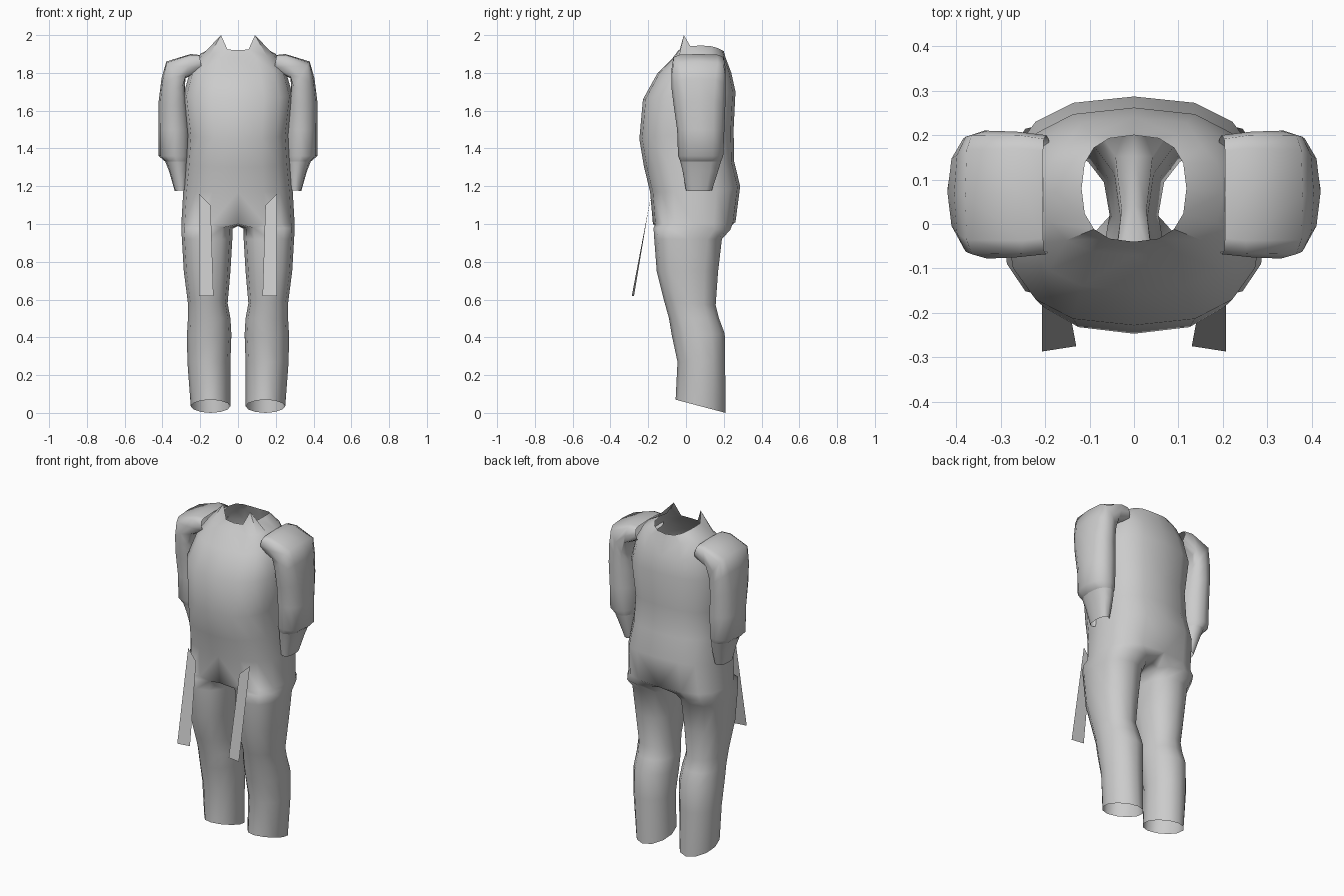
import bpy, bmesh, math

cube = bpy.data.objects.get("Cube")
if cube:
    bpy.data.objects.remove(cube, do_unlink=True)

cloth = bpy.data.materials.new("grey cloth")
cloth.use_nodes = True
grey = (0.6, 0.6, 0.6, 1)
cloth.diffuse_color = grey
cloth.node_tree.nodes["Principled BSDF"].inputs["Base Color"].default_value = grey


def power(v, p):
    return math.copysign(abs(v) ** p, v)


def bridge(bm, a, b, closed):
    n = len(a)
    for i in range(n if closed else n - 1):
        j = (i + 1) % n
        bm.faces.new((a[i], a[j], b[j], b[i]))


def finish(bm, name):
    bmesh.ops.recalc_face_normals(bm, faces=bm.faces)
    mesh = bpy.data.meshes.new(name)
    bm.to_mesh(mesh)
    bm.free()
    mesh.materials.append(cloth)
    obj = bpy.data.objects.new(name, mesh)
    bpy.context.collection.objects.link(obj)
    mirror = obj.modifiers.new("Mirror", 'MIRROR')
    mirror.use_clip = True
    bpy.ops.object.select_all(action='DESELECT')
    obj.select_set(True)
    bpy.context.view_layer.objects.active = obj
    bpy.ops.object.shade_smooth_by_angle(angle=math.radians(65))


# Suit body: half rings from neck to crotch (front y, front z, side x, side z, back y, back z)
HALF = 8
torso_rings = [
    (-.04, 1.92, .118, 1.945, .20, 1.915),
    (-.07, 1.88, .20, 1.90, .21, 1.88),
    (-.15, 1.80, .25, 1.82, .24, 1.80),
    (-.228, 1.66, .29, 1.68, .262, 1.70),
    (-.247, 1.45, .265, 1.47, .252, 1.50),
    (-.222, 1.30, .275, 1.32, .255, 1.33),
    (-.19, 1.17, .29, 1.17, .287, 1.20),
    (-.175, 1.00, .30, 1.00, .262, 1.01),
]
bm = bmesh.new()
loops = []
for yf, zf, xs, zs, yb, zb in torso_rings:
    row = []
    for i in range(HALF + 1):
        t = math.pi * i / HALF
        s = math.sin(t) if 0 < i < HALF else 0
        y = (yf + yb) / 2 - power(math.cos(t), .78) * (yb - yf) / 2
        end = zf if i < HALF / 2 else zb
        row.append(bm.verts.new((xs * s ** .78, y, end + (zs - end) * s * s)))
    loops.append(row)
loops[0][2].co.z = 2.0      # collar point
for a, b in zip(loops, loops[1:]):
    bridge(bm, a, b, False)

# Trouser legs: full rings continuing from the hip ring and the crotch seam
INNER = 3
seam = []
for i in range(1, INNER + 1):
    f = i / (INNER + 1)
    seam.append(bm.verts.new((0, .262 - .437 * f, 1.0 - .01 * math.sin(math.pi * f))))
previous = loops[-1] + seam
leg_rings = [   # inner x, outer x, front y, back y, front z, back z, roundness
    (.028, .30, -.172, .235, .98, .97, .75),
    (.03, .297, -.168, .19, .92, .92, .8),
    (.04, .287, -.155, .17, .75, .75, .85),
    (.055, .265, -.115, .157, .59, .57, .9),
    (.04, .265, -.09, .175, .50, .50, .9),
    (.035, .27, -.075, .205, .41, .42, .95),
    (.04, .268, -.045, .207, .27, .27, 1),
    (.04, .25, -.055, .21, .07, 0, 1.05),
]
for x0, x1, yf, yb, zf, zb, p in leg_rings:
    row = []
    for i in range(HALF + 1 + INNER):
        if i <= HALF:
            a = math.radians(-120 + 240 * i / HALF)
        else:
            a = math.radians(120 + 120 * (i - HALF) / (INNER + 1))
        c, s = power(math.cos(a), p), power(math.sin(a), p)
        x = (x0 + x1) / 2 + c * (x1 - x0) / 2
        y = (yf + yb) / 2 + s * (yb - yf) / 2
        row.append(bm.verts.new((x, y, zf + (zb - zf) * (s + 1) / 2)))
    bridge(bm, previous, row, True)
    previous = row
finish(bm, "suit_body")


# Tubes for the arms: each ring runs between an outer and an inner point
def tube(name, rings, sides=12):
    bm = bmesh.new()
    previous = None
    for xo, zo, xi, zi, yf, yb, p in rings:
        row = []
        for i in range(sides):
            a = 2 * math.pi * i / sides
            f = (1 - power(math.cos(a), p)) / 2
            y = (yf + yb) / 2 + power(math.sin(a), p) * (yb - yf) / 2
            row.append(bm.verts.new((xo + (xi - xo) * f, y, zo + (zi - zo) * f)))
        if previous:
            bridge(bm, previous, row, True)
        previous = row
    finish(bm, name)


tube("sleeves", [
    (.205, 1.895, .19, 1.815, -.068, .20, .45),
    (.25, 1.90, .28, 1.77, -.075, .208, .45),
    (.38, 1.86, .28, 1.70, -.078, .21, .5),
    (.405, 1.77, .27, 1.66, -.076, .21, .7),
    (.42, 1.65, .26, 1.60, -.065, .208, .85),
    (.42, 1.50, .25, 1.50, -.047, .203, .9),
    (.42, 1.36, .25, 1.36, -.042, .197, .9),
    (.385, 1.33, .26, 1.33, -.03, .185, .9),
])

tube("cuffs", [
    (.385, 1.33, .26, 1.33, -.03, .185, .9),
    (.365, 1.28, .262, 1.28, -.018, .17, .85),
    (.335, 1.175, .27, 1.18, 0, .137, .85),
])

# Hanging straps at the front of the hips
bm = bmesh.new()
corners = [(.145, -.195, 1.10), (.207, -.182, 1.16), (.207, -.287, .62), (.13, -.275, .62)]
bm.faces.new([bm.verts.new(c) for c in corners])
finish(bm, "straps")
